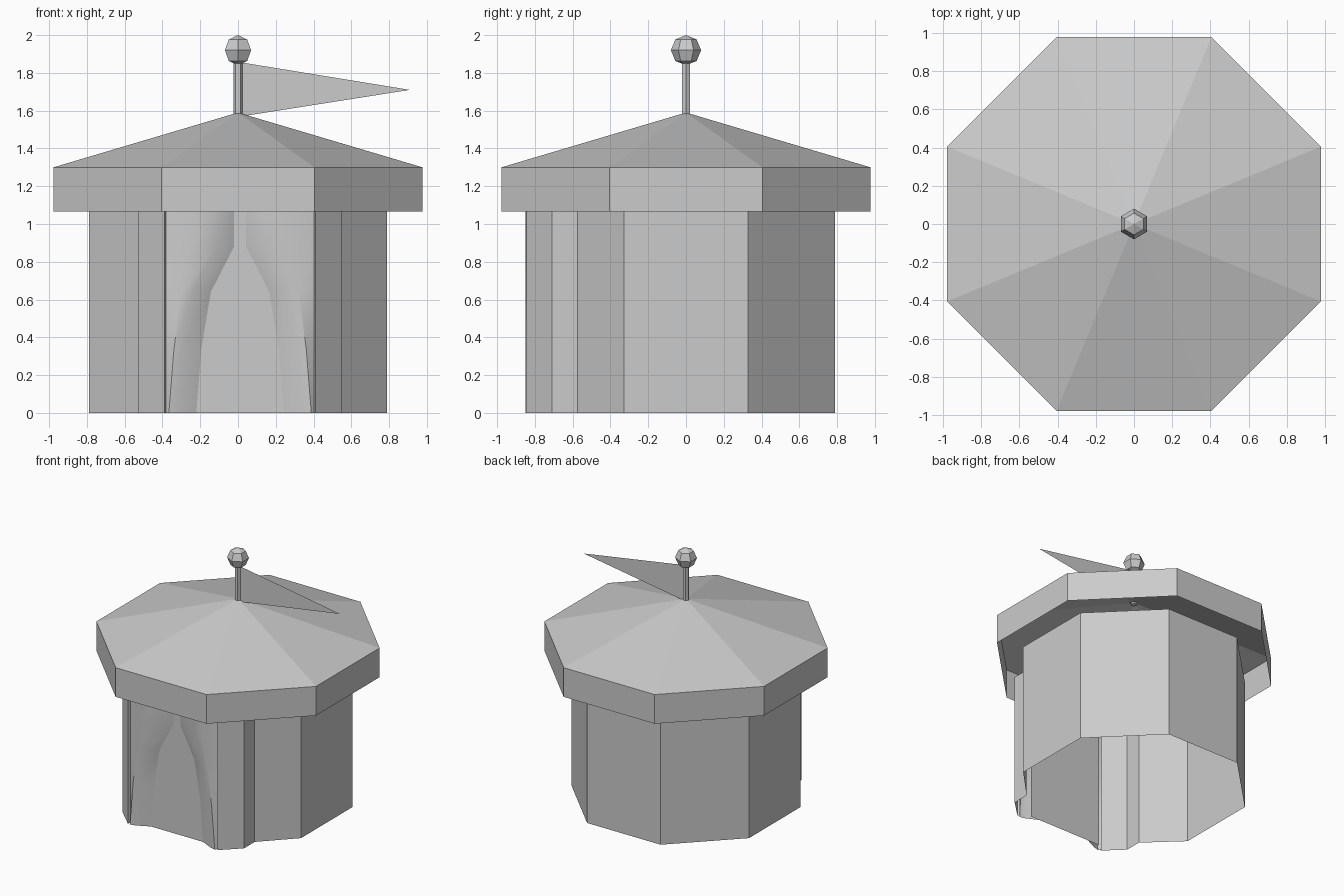
import bpy, bmesh, math

cube = bpy.data.objects.get("Cube")
if cube:
    bpy.data.objects.remove(cube, do_unlink=True)

canvas = bpy.data.materials.new("plain_grey")
canvas.use_nodes = True
GREY = (0.6, 0.6, 0.6, 1)
canvas.diffuse_color = GREY
canvas.node_tree.nodes["Principled BSDF"].inputs["Base Color"].default_value = GREY

WALL_TOP = 1.065


def finish(bm, name, smooth=None):
    mesh = bpy.data.meshes.new(name)
    bm.normal_update()
    bm.to_mesh(mesh)
    bm.free()
    obj = bpy.data.objects.new(name, mesh)
    bpy.context.collection.objects.link(obj)
    mesh.materials.append(canvas)
    if smooth:
        bpy.ops.object.select_all(action="DESELECT")
        obj.select_set(True)
        bpy.context.view_layer.objects.active = obj
        bpy.ops.object.shade_smooth_by_angle(angle=math.radians(smooth))
    return obj


def loft(bm, rows, closed=False):
    """Join rows of points, lowest first, with quads facing outward."""
    grid = [[bm.verts.new(p) for p in row] for row in rows]
    n = len(grid[0])
    for low, high in zip(grid, grid[1:]):
        for i in range(n if closed else n - 1):
            j = (i + 1) % n
            bm.faces.new((low[i], low[j], high[j], high[i]))
    return grid


def octagon(apothem):
    r = apothem / math.cos(math.pi / 8)
    return [(r * math.cos(math.pi * (k + 0.5) / 4),
             r * math.sin(math.pi * (k + 0.5) / 4)) for k in range(8)]


def extrude(bm, outline, z0, z1, closed=False):
    return loft(bm, [[(x, y, z) for x, y in outline] for z in (z0, z1)], closed)


# Walls: open shell with the two front corners cut back for the curtains
corners = octagon(0.79)
outline = [(0.55, -0.575)] + corners[7:] + corners[:5] + [(-0.53, -0.575)]
bm = bmesh.new()
extrude(bm, outline, 0, WALL_TOP)
finish(bm, "tent_wall")

# Flat panel behind the curtains
bm = bmesh.new()
extrude(bm, corners[5:7], 0, WALL_TOP)
finish(bm, "doorway_panel")

# Curtains: height, then distances of inner edge, fold and ridge from the middle
LEVELS = [
    (0.00, 0.232, 0.335, 0.377),
    (0.34, 0.205, 0.305, 0.350),
    (0.64, 0.155, 0.250, 0.310),
    (0.88, 0.032, 0.125, 0.260),
    (WALL_TOP, 0.032, 0.108, 0.240),
]
MIDDLE = 0.011
for side, name in ((1, "left_curtain"), (-1, "right_curtain")):
    bm = bmesh.new()
    rows = []
    for z, edge, fold, ridge in LEVELS:
        section = [(edge, -0.79), (fold, -0.84), (ridge, -0.85), (0.392, -0.825),
                   (0.4, -0.845), (0.54, -0.71), (0.54, -0.575)]
        row = [(MIDDLE + side * x, y, z) for x, y in section]
        rows.append(row if side > 0 else row[::-1])
    loft(bm, rows)
    finish(bm, name, 30)

# Roof: hanging brim and shallow pyramid, open underneath
bm = bmesh.new()
brim = extrude(bm, octagon(0.977), WALL_TOP, 1.3, True)[1]
apex = bm.verts.new((0, 0, 1.59))
for i in range(8):
    bm.faces.new((brim[i], brim[(i + 1) % 8], apex))
finish(bm, "roof")

# Flagpole
bm = bmesh.new()
hexagon = [(0.024 * math.cos(k * math.pi / 3), 0.024 * math.sin(k * math.pi / 3))
           for k in range(6)]
rings = extrude(bm, hexagon, 1.57, 1.86, True)
bm.faces.new(rings[0][::-1])
finish(bm, "flagpole")

# Ball on top of the pole
bm = bmesh.new()
bmesh.ops.create_uvsphere(bm, u_segments=6, v_segments=4, radius=0.08)
bmesh.ops.translate(bm, vec=(0, 0, 1.92), verts=bm.verts)
finish(bm, "pole_ball")

# Pennant
bm = bmesh.new()
bm.faces.new([bm.verts.new(p) for p in
              ((0.02, 0, 1.57), (0.91, 0, 1.71), (0.02, 0, 1.855))])
finish(bm, "pennant")
